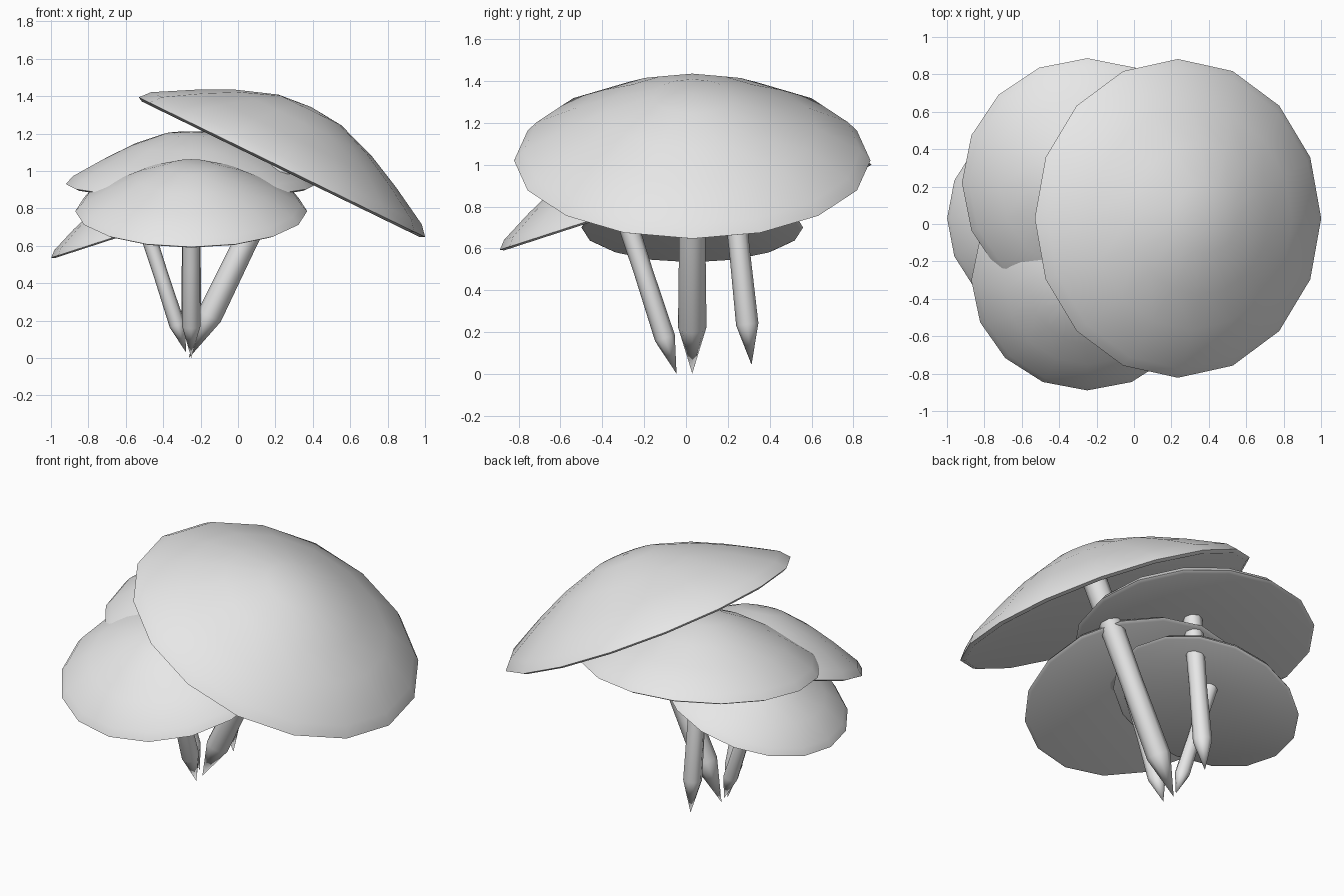
import bpy, bmesh, math
from math import radians

default_cube = bpy.data.objects.get("Cube")
if default_cube:
    bpy.data.objects.remove(default_cube, do_unlink=True)

# Single plain grey for everything
grey = bpy.data.materials.new("plain_grey")
grey.use_nodes = True
grey.diffuse_color = (0.8, 0.8, 0.8, 1)
grey.node_tree.nodes["Principled BSDF"].inputs["Base Color"].default_value = (0.8, 0.8, 0.8, 1)


def lathe(name, profile, sides, smooth_angle):
    """Turn a (radius, height) profile around z into an object."""
    bm = bmesh.new()
    points = [bm.verts.new((r, 0, h)) for r, h in profile]
    edges = [bm.edges.new(pair) for pair in zip(points, points[1:])]
    bmesh.ops.spin(bm, geom=points + edges, cent=(0, 0, 0), axis=(0, 0, 1),
                   angle=math.tau, steps=sides, use_duplicate=False)
    bmesh.ops.remove_doubles(bm, verts=bm.verts, dist=0.0005)
    bmesh.ops.recalc_face_normals(bm, faces=bm.faces)
    mesh = bpy.data.meshes.new(name)
    bm.to_mesh(mesh)
    bm.free()
    mesh.materials.append(grey)
    obj = bpy.data.objects.new(name, mesh)
    bpy.context.collection.objects.link(obj)
    bpy.ops.object.select_all(action="DESELECT")
    obj.select_set(True)
    bpy.context.view_layer.objects.active = obj
    bpy.ops.object.shade_smooth_by_angle(angle=radians(smooth_angle))
    return obj


# Dome, rounded lip and hollow underside, for a cap of radius 1
CAP = [(0, 0.42), (0.22, 0.4), (0.48, 0.308), (0.7, 0.2), (0.945, 0.063),
       (1, 0), (0.97, -0.015), (0, 0.2)]
# Slim stem ending in a point
STEM = [(0, -1.33), (0.08, -1.04), (0.074, -0.5), (0.08, 0.1), (0.08, 0.22), (0, 0.22)]

# name, rim centre, cap radius, tilt about x, tilt about y
MUSHROOMS = [
    ("large", (0.235, 0.03, 1.02), 0.852, 0, 26),
    ("back", (-0.25, 0.22, 0.93), 0.67, 6, 0),
    ("front", (-0.25, -0.3, 0.785), 0.62, 18, 0),
    ("small", (-0.495, 0.03, 0.7), 0.53, 0, -18),
]

for name, centre, radius, tilt_x, tilt_y in MUSHROOMS:
    for part, profile, sides, angle in (("cap", CAP, 16, 60), ("stem", STEM, 8, 50)):
        obj = lathe(f"{name}_mushroom_{part}", profile, sides, angle)
        obj.location = centre
        obj.rotation_euler = (radians(tilt_x), radians(tilt_y), 0)
        obj.scale = (radius,) * 3
